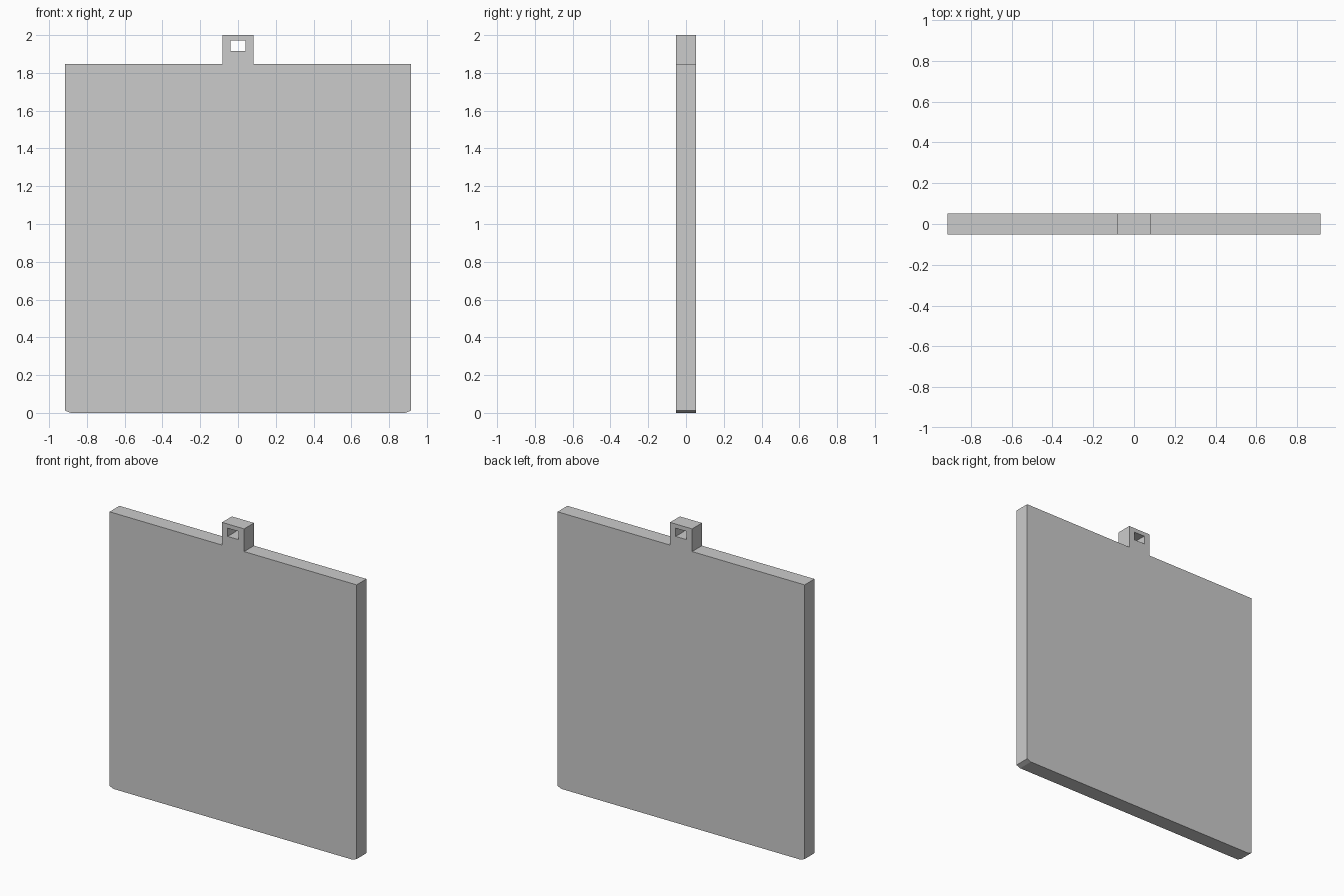
import bpy, bmesh
from math import pi
from mathutils import Matrix

if "Cube" in bpy.data.objects:
    bpy.data.objects.remove(bpy.data.objects["Cube"])

HALF_DEPTH = 0.052

# Right half of the outline (x, z); the left half is mirrored
half = [(0.885, 0.0), (0.915, 0.012), (0.915, 1.848), (0.082, 1.848), (0.082, 2.0)]
outline = half + [(-x, z) for x, z in reversed(half)]

# Hole through the hanging tab
hole = [(-0.04, 1.917), (0.04, 1.917), (0.04, 1.972), (-0.04, 1.972)]

# Filled, extruded profile of panel and tab
curve = bpy.data.curves.new("panel_profile", 'CURVE')
curve.dimensions = '2D'
curve.fill_mode = 'BOTH'
curve.extrude = HALF_DEPTH
for loop in (outline, hole):
    spline = curve.splines.new('POLY')
    spline.points.add(len(loop) - 1)
    for point, (x, z) in zip(spline.points, loop):
        point.co = (x, z, 0, 1)
    spline.use_cyclic_u = True

panel = bpy.data.objects.new("hanging_panel", curve)
bpy.context.collection.objects.link(panel)
bpy.context.view_layer.objects.active = panel
panel.select_set(True)
bpy.ops.object.convert(target='MESH')
panel = bpy.context.object
panel.name = "hanging_panel"

# Weld the caps, stand the panel upright, keep faces flat
bm = bmesh.new()
bm.from_mesh(panel.data)
bmesh.ops.remove_doubles(bm, verts=bm.verts, dist=1e-4)
bmesh.ops.transform(bm, matrix=Matrix.Rotation(pi / 2, 4, 'X'), verts=bm.verts)
bmesh.ops.dissolve_limit(bm, angle_limit=0.01, verts=bm.verts, edges=bm.edges)
bmesh.ops.recalc_face_normals(bm, faces=bm.faces)
for face in bm.faces:
    face.smooth = False
bm.to_mesh(panel.data)
bm.free()
